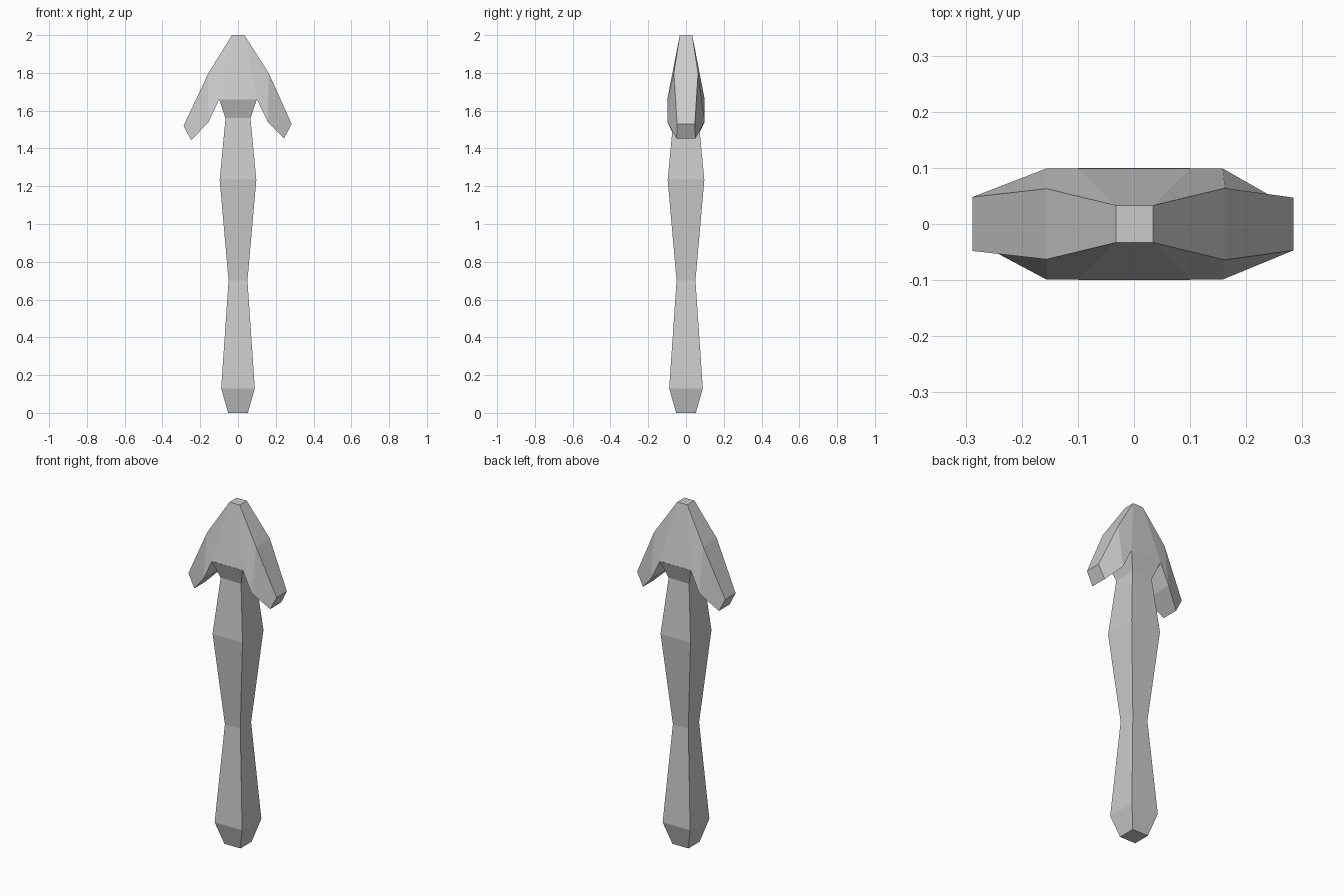
import bpy, bmesh

if "Cube" in bpy.data.objects:
    bpy.data.objects.remove(bpy.data.objects["Cube"])


def loft(name, rings, cap_start, cap_end, skip=()):
    """Skin four-cornered rings into a flat-shaded tube; skip = (segment, side) openings."""
    bm = bmesh.new()
    loops = [[bm.verts.new(p) for p in ring] for ring in rings]
    for s, (a, b) in enumerate(zip(loops, loops[1:])):
        for i in range(4):
            if (s, i) not in skip:
                j = (i + 1) % 4
                bm.faces.new((a[i], a[j], b[j], b[i]))
    if cap_start:
        bm.faces.new(loops[0][::-1])
    if cap_end:
        bm.faces.new(loops[-1])
    bmesh.ops.recalc_face_normals(bm, faces=bm.faces)
    # make sure the open shells face outward
    bm.faces.ensure_lookup_table()
    centre = sum((v.co for v in loops[0]), loops[0][0].co * 0) / 4
    f = bm.faces[0]
    mid = (centre + sum((v.co for v in loops[1]), centre * 0) / 4) / 2
    if f.normal.dot(f.calc_center_median() - mid) < 0:
        bmesh.ops.reverse_faces(bm, faces=bm.faces)
    mesh = bpy.data.meshes.new(name)
    bm.to_mesh(mesh)
    bm.free()
    obj = bpy.data.objects.new(name, mesh)
    bpy.context.collection.objects.link(obj)
    return obj


# Handle: square sections (height, half width), flaring into the head
profile = [(0, .052), (.13, .089), (.70, .05), (1.235, .097), (1.56, .066), (1.66, .1)]
loft("handle", [[(-r, -r, z), (r, -r, z), (r, r, z), (-r, r, z)] for z, r in profile],
     True, False)

# Head: sections from left tip to right tip
# (outer x, z, half depth, inner x, z, half depth)
sections = [
    (-.288, 1.52, .048, -.248, 1.443, .05),
    (-.156, 1.80, .063, -.156, 1.54, .099),
    (-.032, 2.00, .033, -.1, 1.66, .099),
    (.034, 2.00, .033, .1, 1.66, .099),
    (.162, 1.80, .064, .158, 1.54, .099),
    (.284, 1.53, .047, .244, 1.453, .05),
]
rings = [[(ox, -od, oz), (ox, od, oz), (ix, idp, iz), (ix, -idp, iz)]
         for ox, oz, od, ix, iz, idp in sections]
# underside of the middle segment is open where the handle joins
loft("head", rings, True, True, skip={(2, 2)})
